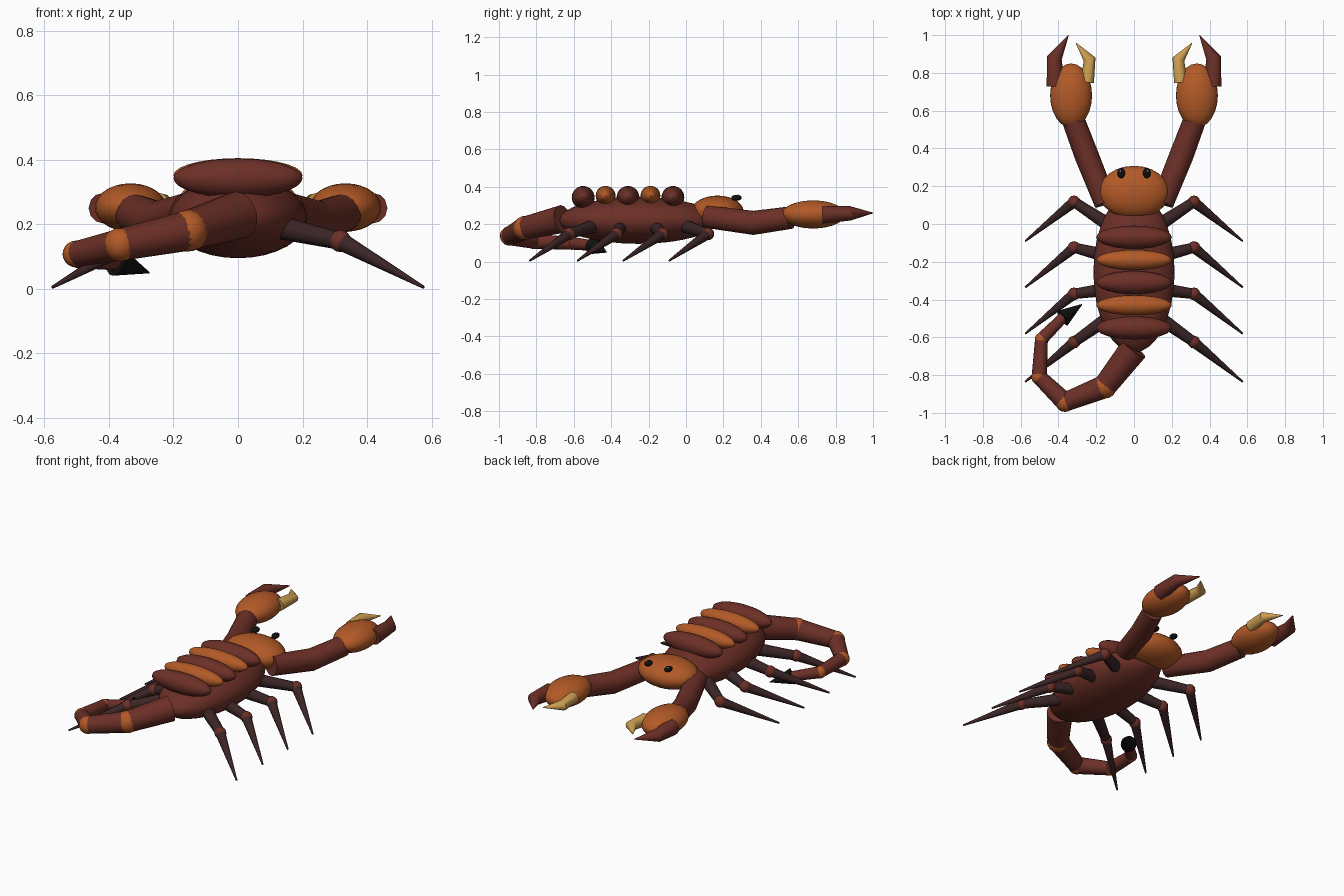
import bpy, bmesh, math
from mathutils import Vector, Matrix

if "Cube" in bpy.data.objects:
    bpy.data.objects.remove(bpy.data.objects["Cube"])


def material(name, rgb):
    m = bpy.data.materials.new(name)
    m.diffuse_color = (*rgb, 1)
    m.use_nodes = True
    m.node_tree.nodes["Principled BSDF"].inputs["Base Color"].default_value = m.diffuse_color
    return m


BROWN = material("red_brown", (0.150, 0.029, 0.020))
ORANGE = material("burnt_orange", (0.450, 0.102, 0.020))
TAN = material("tan", (0.620, 0.350, 0.085))
DARK = material("dark_leg", (0.044, 0.018, 0.019))
BLACK = material("black", (0.005, 0.005, 0.005))
WHITE = material("eye_white", (0.8, 0.8, 0.8))


def finish(name, bm, mat):
    bmesh.ops.recalc_face_normals(bm, faces=bm.faces)
    mesh = bpy.data.meshes.new(name)
    bm.to_mesh(mesh)
    bm.free()
    mesh.materials.append(mat)
    ob = bpy.data.objects.new(name, mesh)
    bpy.context.collection.objects.link(ob)
    bpy.ops.object.select_all(action='DESELECT')
    ob.select_set(True)
    bpy.context.view_layer.objects.active = ob
    bpy.ops.object.shade_smooth_by_angle(angle=math.radians(35))
    return ob


def ellipsoid(name, centre, radii, mat, seg=24, rings=14):
    bm = bmesh.new()
    bmesh.ops.create_uvsphere(bm, u_segments=seg, v_segments=rings, radius=1)
    bm.transform(Matrix.Translation(centre) @ Matrix.Diagonal((*radii, 1)))
    return finish(name, bm, mat)


def tube(name, points, radii, mat, seg=16):
    """Tapered tube with mitred bends and flat ends."""
    pts = [Vector(p) for p in points]
    dirs = [(b - a).normalized() for a, b in zip(pts, pts[1:])]
    bm = bmesh.new()
    u = dirs[0].cross(Vector((0, 0, 1))).normalized()
    rings = []
    for i, (c, r) in enumerate(zip(pts, radii)):
        d = dirs[max(i - 1, 0)]
        if i > 1:
            u = dirs[i - 2].rotation_difference(d) @ u
        v = d.cross(u)
        plane = (d + dirs[min(i, len(dirs) - 1)]).normalized()
        ring = []
        for k in range(seg):
            a = 2 * math.pi * k / seg
            o = r * (u * math.cos(a) + v * math.sin(a))
            o -= d * (o.dot(plane) / d.dot(plane))
            ring.append(bm.verts.new(c + o))
        rings.append(ring)
    for a, b in zip(rings, rings[1:]):
        for k in range(seg):
            n = (k + 1) % seg
            bm.faces.new((a[k], a[n], b[n], b[k]))
    bm.faces.new(rings[0])
    bm.faces.new(rings[-1])
    return finish(name, bm, mat)


# Body, head and back plates
ellipsoid("body", (0, -0.255, 0.22), (0.215, 0.425, 0.125), BROWN, 32, 16)
ellipsoid("head", (0, 0.168, 0.268), (0.187, 0.14, 0.085), ORANGE)
for i in range(5):
    odd = i % 2
    r = 0.053 if odd else 0.061
    ellipsoid(f"back_plate_{i + 1}", (0, -0.07 - 0.12 * i, 0.352 if odd else 0.343),
              (0.2, r, r), ORANGE if odd else BROWN)

# Legs: base y, knee y, foot y
LEGS = [(0.00, 0.117, -0.09), (-0.17, -0.125, -0.335),
        (-0.345, -0.37, -0.58), (-0.50, -0.625, -0.835)]

for s, side in ((1, "right"), (-1, "left")):
    # Eyes
    ellipsoid(f"{side}_eye", (s * 0.068, 0.27, 0.341), (0.021, 0.028, 0.016), BLACK, 16, 8)
    ellipsoid(f"{side}_eye_glint", (s * 0.072, 0.28, 0.355), (0.005, 0.005, 0.004), WHITE, 8, 6)
    # Arm, claw and fingers
    tube(f"{side}_arm", [(s * 0.15, 0.11, 0.24), (s * 0.25, 0.36, 0.207), (s * 0.325, 0.56, 0.235)],
         [0.06, 0.064, 0.06], BROWN)
    ellipsoid(f"{side}_claw", (s * 0.333, 0.68, 0.252), (0.111, 0.17, 0.075), ORANGE)
    tube(f"{side}_outer_finger", [(s * 0.415, 0.73, 0.25), (s * 0.421, 0.88, 0.258), (s * 0.347, 1.0, 0.26)],
         [0.048, 0.038, 0.002], BROWN, 12)
    tube(f"{side}_inner_finger", [(s * 0.248, 0.75, 0.262), (s * 0.235, 0.872, 0.265), (s * 0.307, 0.958, 0.265)],
         [0.036, 0.030, 0.002], TAN, 12)
    # Legs
    for i, (base, knee, foot) in enumerate(LEGS):
        k = (s * 0.317, knee, 0.148)
        tube(f"{side}_upper_leg_{i + 1}", [(s * 0.14, base, 0.188), k], [0.036, 0.027], DARK, 12)
        ellipsoid(f"{side}_knee_{i + 1}", k, (0.034, 0.034, 0.034), BROWN, 12, 8)
        tube(f"{side}_lower_leg_{i + 1}", [k, (s * 0.575, foot, 0.005)], [0.029, 0.005], DARK, 12)

# Curled tail: tapered segments with joints and a stinger
TAIL = [(0, -0.66, 0.228), (-0.155, -0.86, 0.180), (-0.365, -0.943, 0.137),
        (-0.502, -0.81, 0.108), (-0.49, -0.61, 0.098), (-0.372, -0.492, 0.085)]
RADII = [0.075, 0.062, 0.050, 0.040, 0.034, 0.028]
for i in range(5):
    tube(f"tail_segment_{i + 1}", TAIL[i:i + 2], RADII[i:i + 2], BROWN)
    if i:
        r = RADII[i] * 1.04
        ellipsoid(f"tail_joint_{i}", TAIL[i], (r, r, r), ORANGE, 16, 10)
tube("stinger", [(-0.378, -0.498, 0.086), (-0.275, -0.425, 0.05)], [0.047, 0.002], BLACK)
